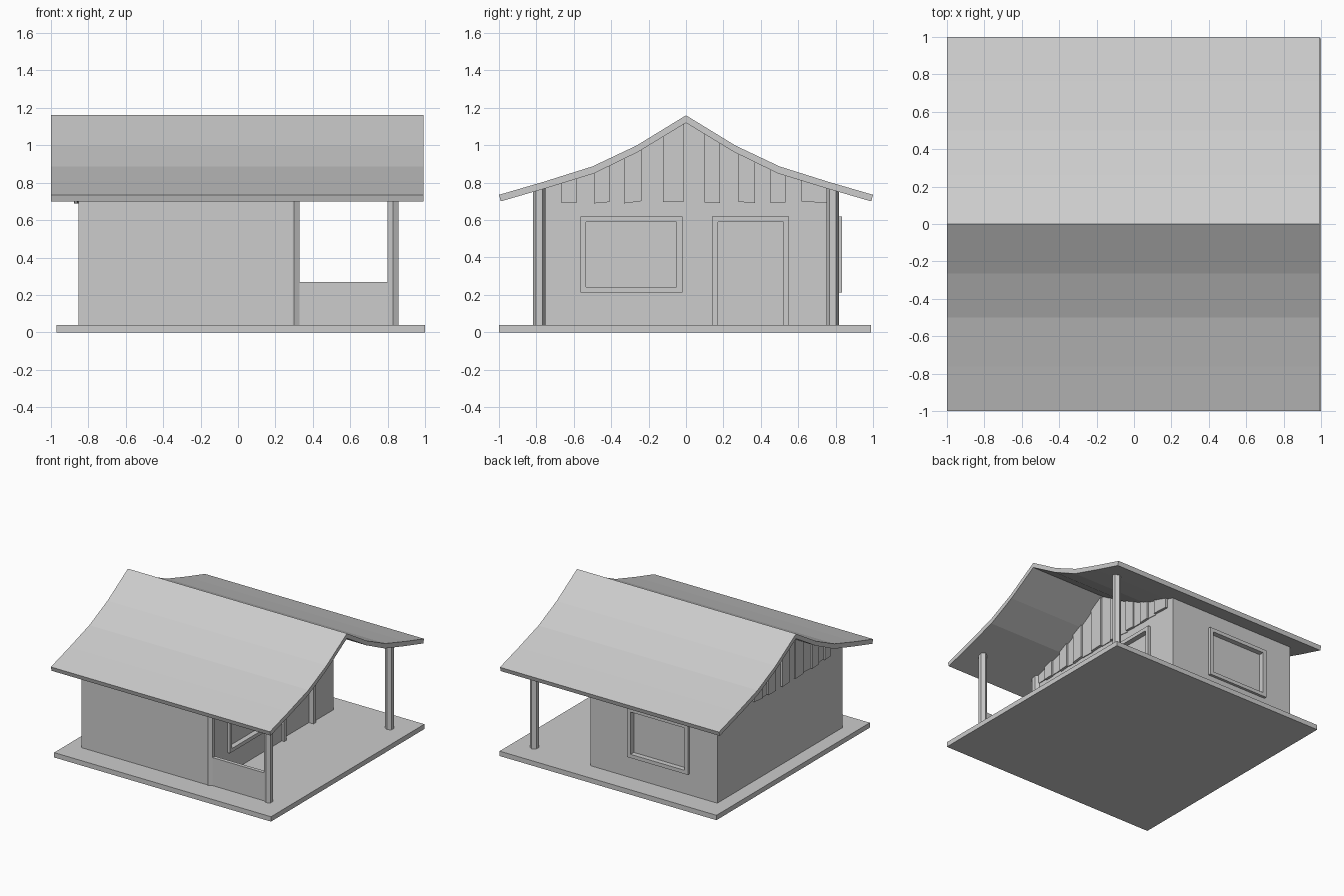
import bpy, bmesh, random
from mathutils import Matrix, Vector

if "Cube" in bpy.data.objects:
    bpy.data.objects.remove(bpy.data.objects["Cube"])

random.seed(4)
grey = bpy.data.materials.new("plain_grey")
grey.diffuse_color = (0.604, 0.604, 0.604, 1)
grey.use_nodes = True
grey.node_tree.nodes["Principled BSDF"].inputs["Base Color"].default_value = grey.diffuse_color


def finish(name, bm):
    bmesh.ops.recalc_face_normals(bm, faces=bm.faces)
    me = bpy.data.meshes.new(name)
    bm.to_mesh(me)
    bm.free()
    me.materials.append(grey)
    ob = bpy.data.objects.new(name, me)
    bpy.context.collection.objects.link(ob)
    return ob


def add_box(bm, lo, hi):
    lo, hi = Vector(lo), Vector(hi)
    m = Matrix.Translation((lo + hi) / 2) @ Matrix.Diagonal((*(hi - lo), 1))
    bmesh.ops.create_cube(bm, size=1, matrix=m)


def box(name, lo, hi):
    bm = bmesh.new()
    add_box(bm, lo, hi)
    return finish(name, bm)


def add_prism(bm, pts, x0, x1):
    """Extrude a (y, z) outline along x."""
    face = bm.faces.new([bm.verts.new((x0, y, z)) for y, z in pts])
    ext = bmesh.ops.extrude_face_region(bm, geom=[face])
    verts = [v for v in ext["geom"] if isinstance(v, bmesh.types.BMVert)]
    bmesh.ops.translate(bm, verts=verts, vec=(x1 - x0, 0, 0))


def prism(name, pts, x0, x1):
    bm = bmesh.new()
    add_prism(bm, pts, x0, x1)
    return finish(name, bm)


# Swept roof section: upper and lower outline of one half
TOP = [(0, 1.16), (0.265, 0.998), (0.5, 0.887), (0.76, 0.805), (1, 0.735)]
LOW = [(0, 1.12), (0.255, 0.965), (0.49, 0.85), (0.75, 0.77), (0.99, 0.70)]


def both(half):
    return [(-y, z) for y, z in reversed(half)] + half[1:]


def under(y):
    """Height of the roof underside, sunk slightly into the roof."""
    y = abs(y)
    for (a, za), (b, zb) in zip(LOW, LOW[1:]):
        if y <= b:
            return za + (zb - za) * (y - a) / (b - a) + 0.008


floor = box("floor_slab", (-0.97, -1, 0), (1, 0.99, 0.04))
prism("roof", both(TOP) + both(LOW)[::-1], -1, 0.99)

# House body with gables up to the roof
W0, W1, YW = -0.853, 0.30, 0.812
ridge = [(y, z + 0.008) for y, z in both(LOW) if abs(y) < YW]
body = prism("house_body", [(-YW, 0.03), (-YW, under(YW))] + ridge
             + [(YW, under(YW)), (YW, 0.03)], W0, W1)

# Gable cladding: uneven vertical boards on both ends
for name, x, sign in (("right_gable_boards", W1, 1), ("left_gable_boards", W0, -1)):
    bm = bmesh.new()
    edges = [-0.75]
    while edges[-1] < 0.68:
        edges.append(edges[-1] + random.uniform(0.075, 0.12))
    edges[-1] = 0.75
    for i, (a, b) in enumerate(zip(edges, edges[1:])):
        top = [(y, z + 0.008) for y, z in both(LOW) if a < y < b]
        za, zb = random.uniform(0.688, 0.702), random.uniform(0.688, 0.702)
        depth = (0.006, 0.02)[i % 2] + random.uniform(-0.002, 0.002)
        add_prism(bm, [(a, za), (a, under(a))] + top + [(b, under(b)), (b, zb)],
                  x - sign * 0.01, x + sign * depth)
    finish(name, bm)

# Six-sided porch posts
for name, x, y in (("front_porch_post", 0.828, -0.785), ("back_porch_post", 0.828, 0.785),
                   ("front_wall_post", 0.30, -0.785)):
    bm = bmesh.new()
    m = Matrix.Translation((x, y, 0.405)) @ Matrix.Rotation(1.5707963, 4, 'Z')
    bmesh.ops.create_cone(bm, cap_ends=True, segments=6, radius1=0.034, radius2=0.034,
                          depth=0.74, matrix=m)
    # Put the corners along y
    ys = [v.co.y - y for v in bm.verts]
    if max(ys) < 0.0335:
        bmesh.ops.rotate(bm, verts=bm.verts, cent=(x, y, 0),
                         matrix=Matrix.Rotation(1.5707963, 3, 'Z'))
    finish(name, bm)

# Porch parapet
box("porch_parapet", (0.30, -0.80, 0.03), (0.82, -0.77, 0.27))


def opening(name, axis, a0, a1, z0, z1, door=False):
    """Raised frame around a shallow recess, on the right (x) or back (y) wall."""
    wall = W1 if axis == "x" else YW
    t = 0.03

    def span(a, b, za, zb, d0, d1):
        if axis == "x":
            return (wall + d0, a, za), (wall + d1, b, zb)
        return (a, wall + d0, za), (b, wall + d1, zb)

    bm = bmesh.new()
    add_box(bm, *span(a0, a0 + t, z0, z1, -0.01, 0.022))
    add_box(bm, *span(a1 - t, a1, z0, z1, -0.01, 0.022))
    add_box(bm, *span(a0 + t, a1 - t, z1 - t, z1, -0.01, 0.022))
    if not door:
        add_box(bm, *span(a0 + t, a1 - t, z0, z0 + t, -0.01, 0.022))
    finish(name + "_frame", bm)
    base = z0 if door else z0 + t
    cutter = box(name + "_cutter", *span(a0 + t, a1 - t, base, z1 - t, -0.02, 0.05))
    cutter.hide_render = True
    cutter.hide_viewport = True
    mod = body.modifiers.new(name, 'BOOLEAN')
    mod.operation = 'DIFFERENCE'
    mod.solver = 'EXACT'
    mod.object = cutter


opening("porch_window", "x", -0.565, -0.02, 0.213, 0.62)
opening("door", "x", 0.14, 0.55, 0.04, 0.62, door=True)
opening("back_window", "y", -0.60, -0.05, 0.213, 0.62)
